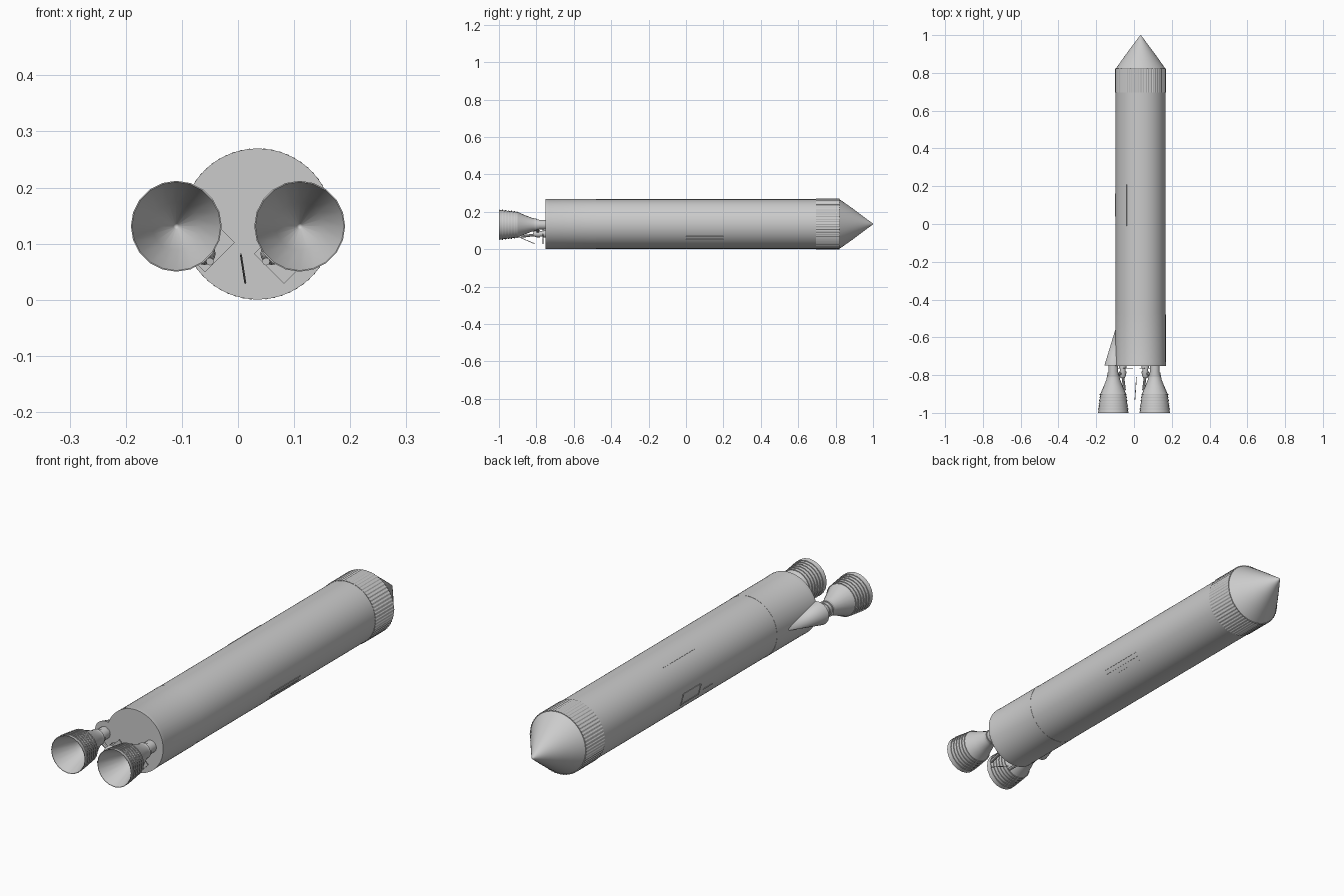
import bpy, bmesh, math
from mathutils import Vector

if "Cube" in bpy.data.objects:
    bpy.data.objects.remove(bpy.data.objects["Cube"])

CX, CZ, R = 0.035, 0.135, 0.1325      # body axis and radius

gray = bpy.data.materials.new("light gray")
gray.diffuse_color = (0.6, 0.6, 0.6, 1)
gray.use_nodes = True
gray.node_tree.nodes["Principled BSDF"].inputs["Base Color"].default_value = gray.diffuse_color


def finish(name, bm, smooth=30):
    bmesh.ops.remove_doubles(bm, verts=bm.verts, dist=1e-5)
    bmesh.ops.recalc_face_normals(bm, faces=bm.faces)
    me = bpy.data.meshes.new(name)
    bm.to_mesh(me)
    bm.free()
    me.materials.append(gray)
    ob = bpy.data.objects.new(name, me)
    bpy.context.collection.objects.link(ob)
    if smooth:
        bpy.ops.object.select_all(action='DESELECT')
        ob.select_set(True)
        bpy.context.view_layer.objects.active = ob
        bpy.ops.object.shade_smooth_by_angle(angle=math.radians(smooth))
    return ob


def lathe(name, profile, x, z, sides, smooth=30, rib=0.0):
    """Revolve (y, radius) points around a line parallel to y."""
    bm = bmesh.new()
    rings = []
    for y, r in profile:
        ring = []
        for i in range(sides):
            a = 2 * math.pi * i / sides
            q = max(r - (rib if i % 4 > 1 else 0), 0)
            ring.append(bm.verts.new((x + q * math.cos(a), y, z + q * math.sin(a))))
        rings.append(ring)
    for a, b in zip(rings, rings[1:]):
        for i in range(sides):
            j = (i + 1) % sides
            bm.faces.new((a[i], a[j], b[j], b[i]))
    return finish(name, bm, smooth)


def rod(name, a, b, r, sides=8):
    """Thin cylinder between two points."""
    a, b = Vector(a), Vector(b)
    d = b - a
    bm = bmesh.new()
    bmesh.ops.create_cone(bm, cap_ends=True, segments=sides, radius1=r, radius2=r, depth=d.length)
    bm.transform(d.to_track_quat('Z', 'Y').to_matrix().to_4x4())
    bmesh.ops.translate(bm, verts=bm.verts, vec=(a + b) / 2)
    return finish(name, bm)


def box(name, center, size, turn=0.0):
    """Box turned about the y axis."""
    bm = bmesh.new()
    bmesh.ops.create_cube(bm, size=1)
    bmesh.ops.scale(bm, verts=bm.verts, vec=size)
    ob = finish(name, bm, 0)
    ob.location = center
    ob.rotation_euler.y = turn
    return ob


# main tank, nose cone, skirt and ribbed forward band
lathe("tank_body", [(-0.75, 0), (-0.75, R), (0.82, R), (0.82, 0)], CX, CZ, 96)
lathe("nose_cone", [(0.82, 0), (0.82, R), (0.87, 0.098), (0.92, 0.0615),
                    (0.97, 0.024), (0.993, 0.007), (1.0, 0)], CX, CZ, 64)
lathe("tail_skirt", [(-0.752, R - 0.002), (-0.752, 0.1345), (-0.735, 0.1345),
                     (-0.73, 0.1335), (-0.48, 0.1335), (-0.48, R - 0.002)], CX, CZ, 64)
lathe("ribbed_band", [(0.695, 0.131), (0.695, 0.135), (0.822, 0.135), (0.822, 0.131)],
      CX, CZ, 240, 0, 0.002)

# bell contour: flare plus raised hoops
bell = [(-0.81, 0.0), (-0.81, 0.034), (-0.825, 0.037), (-0.86, 0.051), (-0.895, 0.066)]
for k in range(6):
    y, r = -0.900 - 0.0155 * k, 0.0685 + 0.0018 * k
    bell += [(y, r), (y, r + 0.003), (y - 0.005, r + 0.003), (y - 0.005, r)]
bell += [(-0.99, 0.079), (-1.0, 0.081), (-1.0, 0.079), (-0.9, 0.043), (-0.82, 0.005), (-0.815, 0)]

for side, s in (("left", -1), ("right", 1)):
    x, z = 0.11 * s, 0.131
    lathe(side + "_nozzle_bell", bell, x, z, 20, 25)
    lathe(side + "_thrust_chamber", [(-0.74, 0.026), (-0.785, 0.026), (-0.785, 0.029),
                                     (-0.80, 0.029), (-0.80, 0.034), (-0.82, 0.034)], x, z, 20)
    # turbopump with stepped casing
    px = 0.06 * s
    lathe(side + "_pump", [(-0.745, 0), (-0.745, 0.02), (-0.765, 0.02), (-0.765, 0.015),
                           (-0.78, 0.015), (-0.78, 0.02), (-0.80, 0.018),
                           (-0.815, 0.012), (-0.815, 0)], px, 0.082, 16)
    rod(side + "_pump_duct", (px, -0.79, 0.082), (x, -0.80, z), 0.008)
    rod(side + "_exhaust_pipe", (px, -0.80, 0.078), (px - 0.01 * s, -0.88, 0.068), 0.007)
# mounting plates below the engines
box("left_pump_plate", (-0.045, -0.764, 0.088), (0.075, 0.004, 0.036), math.radians(-45))
box("right_pump_plate", (0.068, -0.764, 0.068), (0.075, 0.004, 0.036), math.radians(45))

# slim drain tube between the bells
rod("drain_tube", (0.005, -0.93, 0.081), (0.013, -0.81, 0.03), 0.0018)

# conical fairing over the overhanging engine
bm = bmesh.new()
N = 32
tip = bm.verts.new((-0.09, -0.53, 0.131))
rim = [bm.verts.new((-0.107 + 0.05 * math.cos(2 * math.pi * i / N), -0.75,
                     0.131 + 0.05 * math.sin(2 * math.pi * i / N))) for i in range(N)]
for i in range(N):
    bm.faces.new((tip, rim[i], rim[(i + 1) % N]))
bm.faces.new(rim)
finish("engine_fairing", bm)


def hull_strip(name, deg, y, length, width, thick=0.004):
    """Thin plate lying on the hull at a given angle around the axis."""
    a = math.radians(deg)
    c = (CX + R * math.cos(a), y, CZ + R * math.sin(a))
    return box(name, c, (thick, length, width), -a)


# raceways and hatch frame on the hull
hull_strip("upper_raceway", 124, 0.10, 0.22, 0.003)
for k, d in enumerate((184, 206)):
    hull_strip("hatch_rail_%d" % k, d, 0.10, 0.12, 0.003)
for k, y in enumerate((0.04, 0.16)):
    hull_strip("hatch_end_%d" % k, 195, y, 0.003, 0.05)
hull_strip("side_raceway", 200, -0.02, 0.06, 0.003)
for k, d in enumerate((-38, -30, -22)):
    hull_strip("side_rail_%d" % k, d, 0.10, 0.20, 0.003)
